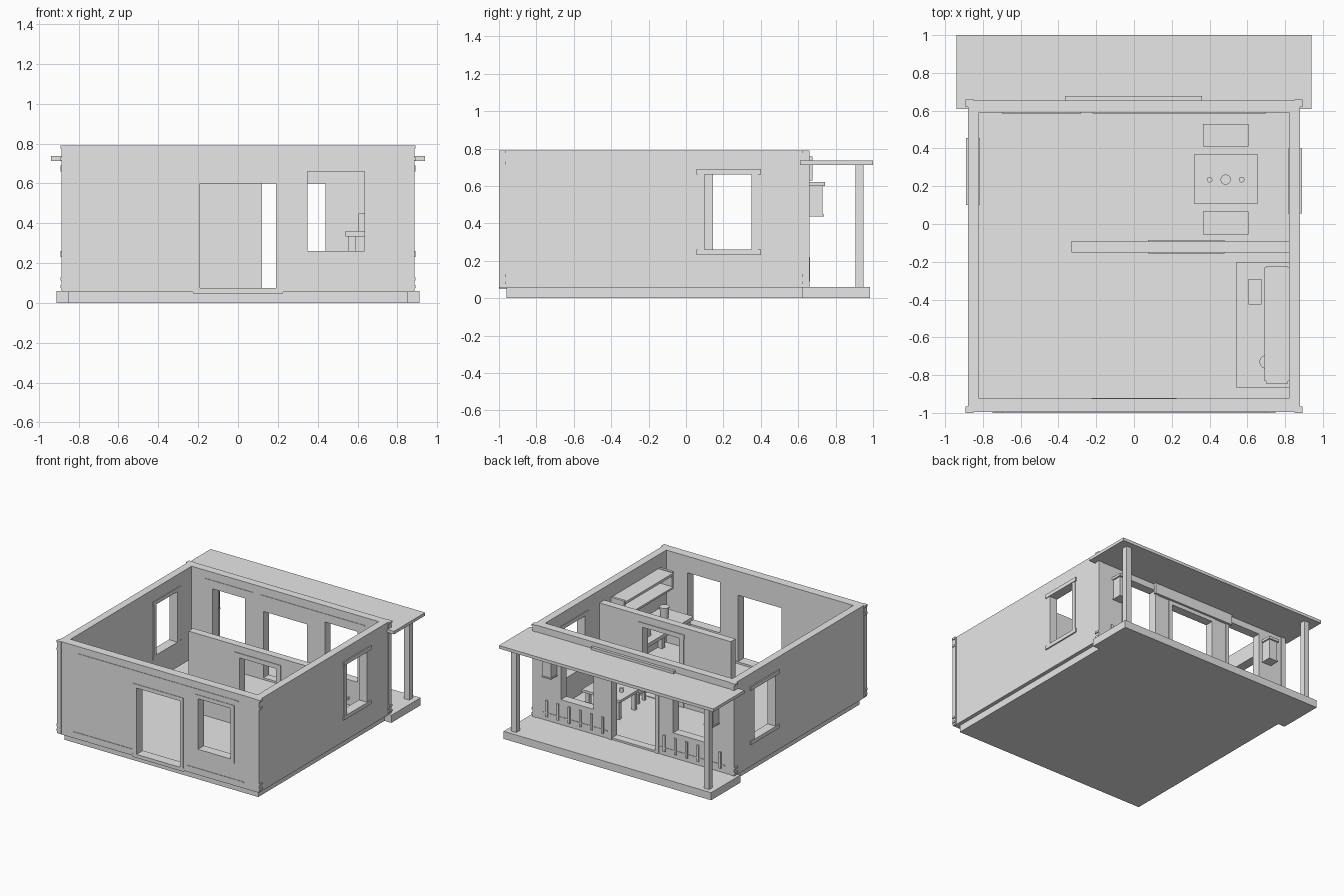
import bpy, bmesh
from mathutils import Matrix, Vector

default = bpy.data.objects.get("Cube")
if default:
    bpy.data.objects.remove(default, do_unlink=True)

mat = bpy.data.materials.new("light grey")
mat.use_nodes = True
grey = (0.8, 0.8, 0.8, 1)
mat.diffuse_color = grey
for node in mat.node_tree.nodes:
    if node.type == "BSDF_PRINCIPLED":
        node.inputs["Base Color"].default_value = grey


def finish(name, bm):
    mesh = bpy.data.meshes.new(name)
    bm.to_mesh(mesh)
    bm.free()
    mesh.materials.append(mat)
    ob = bpy.data.objects.new(name, mesh)
    bpy.context.collection.objects.link(ob)
    return ob


def boxes(name, *spans):
    """Each span is (x0, x1, y0, y1, z0, z1)."""
    bm = bmesh.new()
    for x0, x1, y0, y1, z0, z1 in spans:
        centre = Vector((x0 + x1, y0 + y1, z0 + z1)) / 2
        size = Matrix.Diagonal((abs(x1 - x0), abs(y1 - y0), abs(z1 - z0), 1))
        bmesh.ops.create_cube(bm, size=1, matrix=Matrix.Translation(centre) @ size)
    return finish(name, bm)


def cylinder(name, x, y, z0, z1, r, top=None):
    bm = bmesh.new()
    bmesh.ops.create_cone(bm, cap_ends=True, segments=16, radius1=r, radius2=top or r,
                          depth=z1 - z0, matrix=Matrix.Translation((x, y, (z0 + z1) / 2)))
    ob = finish(name, bm)
    ob.data.shade_smooth()
    ob.data.set_sharp_from_angle(angle=0.6)
    return ob


def cut(target, name, *span):
    cutter = boxes(name, span)
    cutter.hide_render = True
    cutter.hide_viewport = True
    mod = target.modifiers.new(name, "BOOLEAN")
    mod.operation = "DIFFERENCE"
    mod.solver = "EXACT"
    mod.object = cutter


def four_legs(x0, x1, y0, y1, z0, z1, w):
    return [(x, x + w, y, y + w, z0, z1) for x in (x0, x1 - w) for y in (y0, y1 - w)]


# Floor slab and porch deck
FLOOR = 0.06
boxes("floor_slab", (-.85, .85, -.96, .62, 0, FLOOR))
boxes("porch_deck", (-.91, .91, .62, .985, 0, FLOOR))

# Outer walls, hollowed, with door and window openings
X, Y0, Y1, TOP = .88, -.996, .655, .79
LOW, HIGH, HEAD = .26, .66, .6
walls = boxes("outer_walls", (-X, X, Y0, Y1, .055, TOP))
cut(walls, "room_cutter", -.82, .82, -.925, .59, 0, 1)
cut(walls, "front_door_cutter", -.19, .19, -1.1, -.8, .075, HEAD)
cut(walls, "front_window_cutter", .35, .635, -1.1, -.8, LOW, HIGH)
cut(walls, "back_door_cutter", -.19, .19, .5, .75, .075, HEAD)
cut(walls, "back_left_window_cutter", .35, .635, .5, .75, LOW, HIGH)
cut(walls, "back_right_window_cutter", -.635, -.35, .5, .75, LOW, HIGH)
cut(walls, "left_window_cutter", .7, 1, .065, .385, LOW, HIGH)
cut(walls, "right_window_cutter", -1, -.7, .11, .44, LOW, HIGH)

# Side window jambs, heads and sills
for name, s, a, b in (("left", 1, .065, .385), ("right", -1, .11, .44)):
    x0, x1 = s * .815, s * .884
    boxes(name + "_window_frame",
          (x0, x1, a, a + .035, LOW, HIGH), (x0, x1, b - .035, b, LOW, HIGH),
          (x0, s * .89, a - .01, b + .015, HIGH, HIGH + .03),
          (x0, s * .89, a - .01, b + .015, LOW - .03, LOW))


# Thin casings around front and back openings
def casing(name, x0, x1, z0, z1, y0, y1, sill=True):
    w = .03
    parts = [(x0 - w, x0, y0, y1, z0, z1), (x1, x1 + w, y0, y1, z0, z1),
             (x0 - w, x1 + w, y0, y1, z1, z1 + w)]
    if sill:
        parts.append((x0 - w, x1 + w, y0, y1, z0 - w, z0))
    boxes(name, *parts)


casing("front_window_casing", .35, .635, LOW, HIGH, -1, Y0)
casing("front_door_casing", -.19, .19, .065, HEAD, -1, Y0, False)
boxes("front_threshold", (-.225, .225, -1, -.92, .048, .075))
casing("back_left_window_casing", .35, .635, LOW, HIGH, Y1, .66)
casing("back_right_window_casing", -.635, -.35, LOW, HIGH, Y1, .66)
casing("back_door_casing", -.19, .19, FLOOR, HEAD, Y1, .66, False)
boxes("back_lintel_board", (-.365, .36, Y1, .677, .63, .757))

# Corner strips with small projecting tabs
for sx, side in ((1, "left"), (-1, "right")):
    for end, y0, y1 in (("front", -1, -.965), ("back", .62, .66)):
        strips = [(sx * .85, sx * .885, y0, y1, FLOOR, TOP)]
        for z in (.775, .715, .113, .075):
            strips.append((sx * .85, sx * .892, y0, y1, z, z + .015))
        boxes(end + "_" + side + "_corner_strip", *strips)

# Slim wall battens
boxes("front_battens", (-.7, .7, -1, Y0, .728, .735), (-.75, -.23, -1, Y0, .10, .107),
      (.25, .75, -1, Y0, .10, .107))
boxes("back_inner_battens", (-.7, -.28, .586, .59, .72, .727), (-.22, .7, .586, .59, .72, .727))

# Inner partition with doorway
part = boxes("partition", (-.33, .82, -.15, -.09, FLOOR, .69))
cut(part, "partition_door_cutter", .12, .44, -.3, .1, .065, HEAD)
boxes("partition_door_frame", (.08, .12, -.155, -.085, FLOOR, HEAD),
      (.44, .48, -.155, -.085, FLOOR, HEAD), (.075, .48, -.155, -.085, HEAD, .635))

# Porch roof, posts, wall bars and lamps
boxes("porch_roof", (-.94, .94, .61, 1, .713, .737))
for s, side in ((1, "left"), (-1, "right")):
    boxes(side + "_porch_post", (s * .845 - .023, s * .845 + .023, .905, .95, FLOOR, .715))
    bars = [(s * (.27 + .098 * i) - .009, s * (.27 + .098 * i) + .009, Y1, .664, .09, .22)
            for i in range(6)]
    boxes(side + "_porch_bars", (s * .23, s * .8, Y1, .659, .115, .122), *bars)
    x = s * .71
    boxes(side + "_wall_lamp", (x - .036, x + .036, Y1, .73, .445, .6),
          (x - .047, x + .047, Y1, .743, .6, .62), (x - .042, x + .042, Y1, .737, .437, .447))

# Dining table with cups, and two benches
boxes("dining_table", (.32, .655, .105, .37, .205, .225),
      *four_legs(.34, .635, .125, .35, FLOOR, .205, .03))
cylinder("serving_bowl", .485, .235, .225, .255, .02, .027)
for i, x in enumerate((.4, .57)):
    cylinder("cup_%d" % (i + 1), x, .235, .225, .255, .015)
for name, y in (("front_bench", -.055), ("back_bench", .41)):
    boxes(name, (.365, .605, y, y + .12, .14, .16),
          *four_legs(.38, .59, y + .01, y + .11, FLOOR, .14, .022))

# Desk with box and vase, and an open shelf above it
boxes("desk", (.54, .82, -.865, -.205, .333, .362),
      *four_legs(.555, .815, -.85, -.22, FLOOR, .333, .035))
boxes("desk_box", (.605, .675, -.425, -.29, .362, .45))
cylinder("vase", .7, -.73, .362, .45, .03, .036)
boxes("wall_shelf", (.69, .82, -.83, -.23, .66, .68), (.69, .82, -.83, -.23, .555, .57),
      (.7, .815, -.845, -.825, .55, .685), (.7, .815, -.245, -.225, .55, .685),
      (.805, .82, -.83, -.23, .56, .67))
